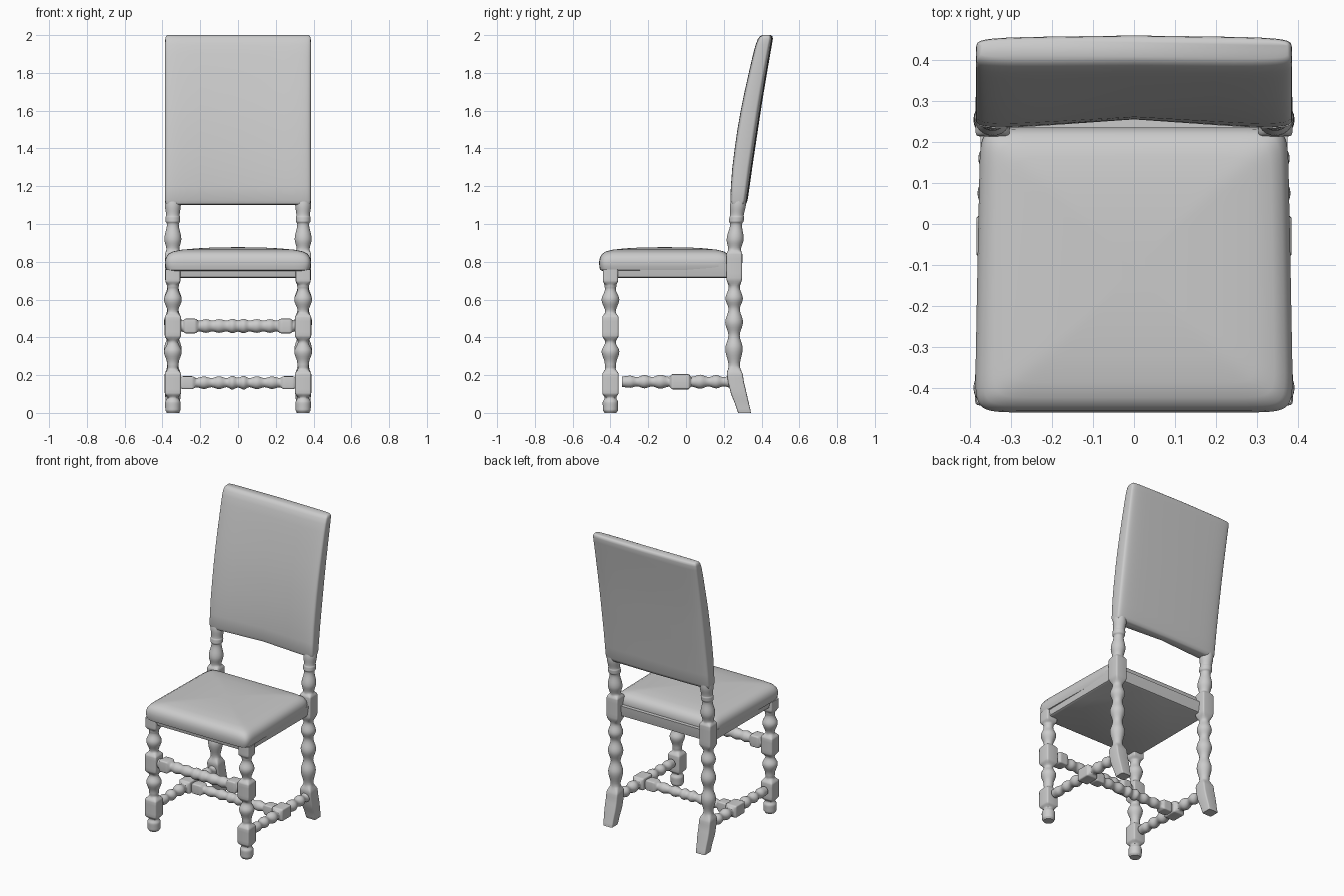
import bpy, bmesh, math
from mathutils import Matrix

if "Cube" in bpy.data.objects:
    bpy.data.objects.remove(bpy.data.objects["Cube"])


def ease(keys, t, col, smooth=True):
    """Interpolate one column of a key table at position t."""
    for a, b in zip(keys, keys[1:]):
        if t <= b[0]:
            f = (t - a[0]) / (b[0] - a[0])
            if smooth:
                f = (1 - math.cos(math.pi * f)) / 2
            return a[col] + (b[col] - a[col]) * f
    return keys[-1][col]


def ring(hx, hy, n, segs):
    """Superellipse outline: n = 2 is round, large n is a soft rectangle."""
    pts = []
    for i in range(segs):
        a = 2 * math.pi * i / segs
        c, s = round(math.cos(a), 9), round(math.sin(a), 9)
        pts.append((hx * math.copysign(abs(c) ** (2 / n), c),
                    hy * math.copysign(abs(s) ** (2 / n), s)))
    return pts


def loft(name, rings, matrix=Matrix()):
    """Skin a stack of equal-length 3D rings and cap both ends."""
    bm = bmesh.new()
    rows = [[bm.verts.new(p) for p in r] for r in rings]
    n = len(rows[0])
    for a, b in zip(rows, rows[1:]):
        for i in range(n):
            j = (i + 1) % n
            bm.faces.new((a[i], a[j], b[j], b[i]))
    bm.faces.new(rows[0][::-1])
    bm.faces.new(rows[-1])
    bm.transform(matrix)
    bmesh.ops.recalc_face_normals(bm, faces=bm.faces)
    me = bpy.data.meshes.new(name)
    bm.to_mesh(me)
    bm.free()
    ob = bpy.data.objects.new(name, me)
    bpy.context.collection.objects.link(ob)
    bpy.ops.object.select_all(action='DESELECT')
    ob.select_set(True)
    bpy.context.view_layer.objects.active = ob
    bpy.ops.object.shade_smooth_by_angle(angle=math.radians(45))
    return ob


def turned(name, keys, matrix, bend=None):
    """Turned spindle; keys are (position, radius, squareness)."""
    rings = []
    for k, (a, b) in enumerate(zip(keys, keys[1:])):
        steps = 5
        for s in range(0 if k == 0 else 1, steps + 1):
            t = a[0] + (b[0] - a[0]) * s / steps
            r, n = ease(keys, t, 1), ease(keys, t, 2)
            dy = ease(bend, t, 1, False) if bend else 0
            rings.append([(x, y + dy, t) for x, y in ring(r, r, n, 24)])
    return loft(name, rings, matrix)


R, S = 2, 9   # round and square cross-sections

front_leg = [(0, .032, R), (.015, .04, R), (.055, .041, R), (.08, .031, R),
             (.105, .043, S), (.205, .043, S), (.235, .028, R), (.26, .03, R),
             (.325, .047, R), (.375, .028, R), (.41, .043, S), (.505, .043, S),
             (.535, .028, R), (.6, .047, R), (.655, .029, R), (.675, .032, R),
             (.70, .04, S), (.76, .04, S)]
back_leg = [(0, .034, S), (.02, .036, S), (.12, .042, S), (.2, .042, S), (.25, .03, R),
            (.34, .046, R), (.41, .03, R), (.48, .047, R), (.55, .03, R),
            (.605, .046, R), (.665, .03, R), (.715, .042, S), (.84, .042, S),
            (.865, .034, R), (.92, .045, R), (1.0, .031, R), (1.015, .039, R),
            (1.035, .039, R), (1.045, .036, R), (1.1, .042, R), (1.16, .036, R)]
back_bend = [(0, .31), (.04, .299), (.1, .28), (.16, .265), (.22, .256),
             (.30, .254), (.85, .256), (1.0, .265), (1.16, .281)]
side_half = [(0, .04, S), (.042, .04, S), (.06, .026, R), (.105, .037, R),
             (.15, .025, R), (.19, .035, R), (.23, .024, R), (.265, .032, R),
             (.31, .028, R)]
cross_half = [(0, .026, R), (.03, .036, R), (.06, .024, R), (.10, .034, R),
              (.14, .024, R), (.18, .033, R), (.22, .025, R), (.245, .034, S),
              (.29, .034, S), (.315, .026, R), (.34, .026, R)]
front_half = [(0, .03, R), (.03, .038, R), (.06, .029, R), (.10, .036, R),
              (.135, .029, R), (.17, .036, R), (.205, .028, R), (.23, .039, S),
              (.275, .039, S), (.295, .03, R), (.32, .03, R)]


def both_ways(half):
    """Mirror a half profile about its start."""
    return [(-t, r, n) for t, r, n in half[:0:-1]] + half


# Legs and side stretchers, left and right
along_x = Matrix.Rotation(math.pi / 2, 4, 'Y')
along_y = Matrix.Rotation(math.pi / 2, 4, 'X')
for side, sx in (("left", -1), ("right", 1)):
    x = .345 * sx
    turned(f"front_leg_{side}", front_leg, Matrix.Translation((x, -.40, 0)))
    turned(f"back_leg_{side}", back_leg, Matrix.Translation((x, 0, 0)), back_bend)
    turned(f"side_stretcher_{side}", both_ways(side_half),
           Matrix.Translation((x, -.03, .165)) @ along_y)

# Stretchers across the chair
turned("centre_stretcher", both_ways(cross_half),
       Matrix.Translation((0, -.03, .16)) @ along_x)
turned("front_stretcher", both_ways(front_half),
       Matrix.Translation((0, -.40, .46)) @ along_x)

# Seat frame under the upholstery
apron = [(.715, .355, .325), (.72, .365, .335), (.755, .372, .342), (.79, .375, .345)]
loft("seat_frame", [[(x, y - .085, z) for x, y in ring(hx, hy, 26, 64)]
                    for z, hx, hy in apron])

# Domed seat cushion, slightly wider at the front: (z, half width, half depth)
cushion = [(.752, .368, .333), (.757, .381, .343), (.775, .387, .347),
           (.80, .389, .348), (.822, .384, .344), (.842, .370, .332),
           (.855, .345, .312), (.864, .30, .275), (.871, .22, .21),
           (.876, .12, .12), (.877, .03, .03)]
loft("seat_cushion", [[(x * (1 - .05 * (y + .35)), y - .112, z)
                       for x, y in ring(hx, hy, 16, 64)] for z, hx, hy in cushion])

# Upholstered back, leaning and creased down the middle: (z, front y, back y, half width)
back = [(1.10, .25, .302, .372), (1.106, .235, .313, .382), (1.125, .228, .321, .386),
        (1.2, .231, .332, .386), (1.3, .239, .346, .386), (1.4, .252, .361, .386),
        (1.5, .267, .376, .386), (1.6, .285, .391, .386), (1.7, .306, .407, .386),
        (1.8, .329, .424, .386), (1.9, .353, .441, .386), (1.95, .367, .450, .386),
        (1.98, .379, .455, .385), (1.993, .39, .453, .382), (2.0, .403, .445, .375)]
rings = []
for z, yf, yb, hx in back:
    row = []
    for x, y in ring(hx, (yb - yf) / 2, 7, 64):
        mid = 1 - abs(x) / hx
        crease = mid * (.028 * (2.1 - z) if y < 0 else .005)
        row.append((x, y + (yf + yb) / 2 + crease, z))
    rings.append(row)
loft("back_panel", rings)
